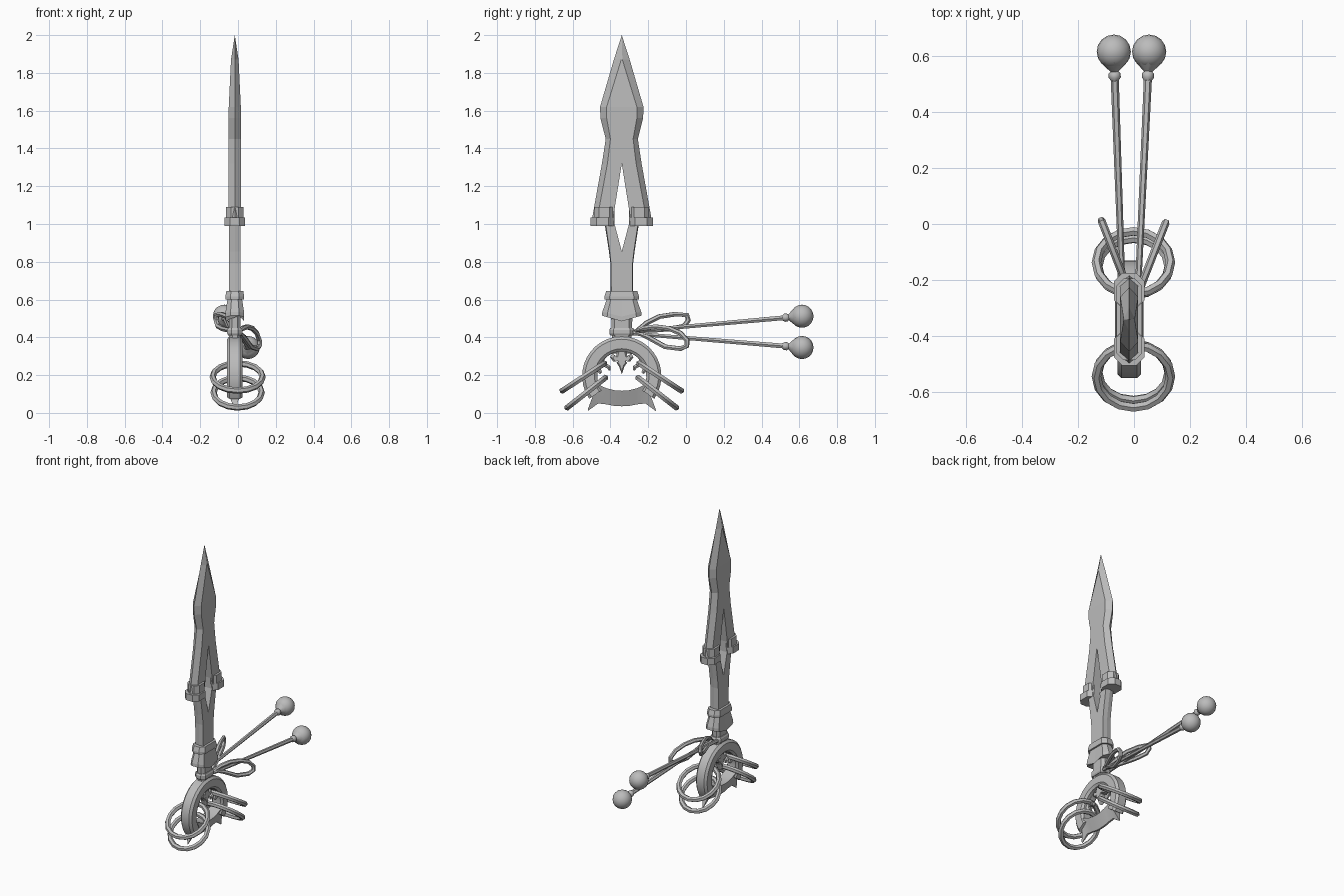
import bpy, bmesh, math
from mathutils import Vector

if "Cube" in bpy.data.objects:
    bpy.data.objects.remove(bpy.data.objects["Cube"])

CX, CY = -0.017, -0.34          # axis of the blade
metal = bpy.data.materials.new("grey_metal")
metal.diffuse_color = (0.5, 0.5, 0.5, 1)
metal.use_nodes = True
metal.node_tree.nodes["Principled BSDF"].inputs["Base Color"].default_value = metal.diffuse_color


def finish(obj, name, smooth=30):
    obj.name = name
    obj.data.materials.clear()
    obj.data.materials.append(metal)
    bpy.ops.object.select_all(action='DESELECT')
    bpy.context.view_layer.objects.active = obj
    obj.select_set(True)
    if smooth:
        bpy.ops.object.shade_smooth_by_angle(angle=math.radians(smooth))
    return obj


def loft(name, rings, skip=None, smooth=30):
    """Join equal rings of points with quads and cap both ends."""
    bm = bmesh.new()
    rows = [[bm.verts.new(p) for p in r] for r in rings]
    n = len(rows[0])
    for k, (a, b) in enumerate(zip(rows, rows[1:])):
        for i in range(n):
            if skip and skip(k, i):
                continue
            j = (i + 1) % n
            bm.faces.new((a[i], a[j], b[j], b[i]))
    bm.faces.new(rows[0])
    bm.faces.new(rows[-1])
    bmesh.ops.remove_doubles(bm, verts=bm.verts, dist=0.0002)
    bmesh.ops.recalc_face_normals(bm, faces=bm.faces)
    me = bpy.data.meshes.new(name)
    bm.to_mesh(me)
    bm.free()
    obj = bpy.data.objects.new(name, me)
    bpy.context.collection.objects.link(obj)
    return finish(obj, name, smooth)


def split_blade(name, rows):
    """Mirrored halves; rows hold height, edge, ridge, slot half widths, thickness."""
    for s, side in ((-1, "front"), (1, "back")):
        rings = []
        for z, o, r, i, t in rows:
            sec = ((o, 0), (r, t), (i, t), (i, -t), (r, -t))
            rings.append([(CX + x, CY + s * y, z) for y, x in sec])
        loft(f"{name}_{side}", rings, smooth=0,
             skip=lambda k, i: i == 2 and rows[k][3] == 0 and rows[k + 1][3] == 0)


def collar(name, cy, rows):
    """Chamfered block; rows hold height, half depth, half width, sag in the middle."""
    rings = []
    for z, hy, hx, sag in rows:
        c = hx * 0.55
        half = [(hx, 0), (hx, hy - c), (hx - c, hy), (c - hx, hy), (-hx, hy - c), (-hx, 0),
                (-hx, c - hy), (c - hx, -hy), (hx - c, -hy), (hx, c - hy)]
        rings.append([(CX + x, cy + y, z - sag * (1 - abs(y) / hy)) for x, y in half])
    loft(name, rings, smooth=0)


def tube(name, pts, radius, cyclic=False, sides=1, radii=None):
    cu = bpy.data.curves.new(name, 'CURVE')
    cu.dimensions = '3D'
    cu.bevel_depth = radius
    cu.bevel_resolution = sides
    cu.use_fill_caps = True
    sp = cu.splines.new('POLY')
    sp.points.add(len(pts) - 1)
    for k, (p, q) in enumerate(zip(sp.points, pts)):
        p.co = (*q, 1)
        p.radius = radii[k] if radii else 1
    sp.use_cyclic_u = cyclic
    obj = bpy.data.objects.new(name, cu)
    bpy.context.collection.objects.link(obj)
    bpy.ops.object.select_all(action='DESELECT')
    bpy.context.view_layer.objects.active = obj
    obj.select_set(True)
    bpy.ops.object.convert(target='MESH')
    finish(bpy.context.object, name, 40)


# Blade with a forked lower half, and the forked grip
split_blade("blade", [
    (2.0, 0, 0, 0, 0), (1.87, .042, .003, 0, .02), (1.62, .115, .08, 0, .032),
    (1.56, .113, .08, 0, .032), (1.45, .085, .06, 0, .032), (1.32, .105, .076, 0, .032),
    (1.03, .157, .13, .046, .032)])
split_blade("grip", [
    (1.03, .095, .09, .046, .03), (.855, .068, .064, 0, .03),
    (.79, .06, .057, 0, .03), (.6, .058, .055, 0, .03)])

# Clamps on both prongs
for s, side in ((-1, "front"), (1, "back")):
    collar("clamp_lower_" + side, CY + s * .102,
           [(.99, .063, .055, 0), (1.035, .063, .055, 0)])
    collar("clamp_upper_" + side, CY + s * .092,
           [(1.035, .053, .046, 0), (1.09, .053, .046, 0)])

# Collars and neck
collar("collar_cap", CY, [(.6, .092, .05, 0), (.615, .092, .05, 0), (.645, .082, .045, 0)])
collar("collar_skirt", CY, [(.515, .105, .05, .03), (.535, .103, .05, .025), (.605, .078, .038, 0)])
collar("neck", CY, [(.36, .05, .028, 0), (.52, .057, .032, 0)])
collar("neck_band", CY, [(.41, .06, .035, 0), (.42, .066, .04, 0),
                         (.44, .066, .04, 0), (.45, .06, .035, 0)])

# Horseshoe guard
GZ = .195
sec = [(.13, .03), (.145, .042), (.195, .042), (.21, .028),
       (.21, -.028), (.195, -.042), (.145, -.042), (.13, -.03)]
rings = []
for k in range(25):
    a = math.radians(-35 + 250 * k / 24)
    rings.append([(CX + x, CY + r * math.cos(a), GZ + r * math.sin(a)) for r, x in sec])
loft("guard_arch", rings)

# Crescent under the guard, thin along its lower edge
rows = [(.18, .018, .01, .1), (.155, .085, .028, .6), (.125, .15, .05, 1),
        (.08, .13, .045, 1), (.04, .12, .037, 1)]
rows = [(-y, t, b, w) for y, t, b, w in rows] + [(0, .117, .035, 1)] + rows[::-1]
loft("guard_crescent", [
    [(CX + .04 * w, CY + y, t), (CX + .006 * w, CY + y, b),
     (CX - .006 * w, CY + y, b), (CX - .04 * w, CY + y, t)] for y, t, b, w in rows])

# Pendant ornament and its scrolls inside the arch
prof = [(0, .205), (.014, .245), (.028, .265), (.02, .275), (.045, .272), (.062, .295),
        (.05, .315), (.03, .3), (.02, .34)]
prof = prof + [(-y, z) for y, z in prof[:0:-1]]
loft("pendant", [[(CX + x, CY + y * f, .275 + (z - .275) * f) for y, z in prof]
                 for x, f in ((-.022, .75), (-.01, 1), (.01, 1), (.022, .75))], smooth=0)
for s, side in ((-1, "front"), (1, "back")):
    pts = [(.02, .325), (.06, .325), (.095, .305), (.12, .27), (.125, .23), (.11, .21)]
    tube("scroll_" + side, [(CX, CY + s * y, z) for y, z in pts], .017,
         radii=[.7, .9, 1.1, 1.2, 1, .5])
    pts = [(.12, .25), (.09, .255), (.068, .242), (.065, .225)]
    tube("scroll_tip_" + side, [(CX, CY + s * y, z) for y, z in pts], .014,
         radii=[1, 1, .9, .4])

# Two tilted rings on each side of the guard
for s, side in ((-1, "front"), (1, "back")):
    for level, off, z, r, tilt in (("upper", .203, .19, .132, 33), ("lower", .188, .107, .127, 38)):
        bpy.ops.mesh.primitive_torus_add(
            major_segments=16, minor_segments=6, major_radius=r, minor_radius=.017,
            location=(-.002, CY + s * off, z), rotation=(math.radians(-s * tilt), 0, 0))
        finish(bpy.context.object, f"ring_{level}_{side}", 40)

# Bow loops
loops = {
    "left": (-1, [(-.275, .43), (-.21, .475), (-.14, .51), (-.06, .522), (.005, .518),
                  (.012, .49), (-.01, .46), (-.08, .445), (-.18, .437)]),
    "right": (1, [(-.275, .43), (-.22, .448), (-.16, .456), (-.09, .447), (-.03, .422),
                  (.005, .385), (.005, .355), (-.03, .34), (-.11, .35), (-.2, .4)])}
for side, (s, pts) in loops.items():
    tube("bow_loop_" + side, [(s * (.115 + .39 * (y - .01)), y, z) for y, z in pts],
         .014, cyclic=True)

# Cords with bead, bell and ball
for side, start, ball in (("left", (-.04, -.28, .432), (-.072, .614, .512)),
                          ("right", (.012, -.28, .42), (.054, .614, .346))):
    a, b = Vector(start), Vector(ball)
    d = (b - a).normalized()
    tube("cord_" + side, [a, b - d * .09], .0145, radii=[.75, 1])
    tube("bead_" + side, [b - d * t for t in (.105, .092, .078, .066)], .022,
         sides=2, radii=[.6, 1, .95, .45])
    tube("ball_cap_" + side, [b - d * t for t in (.076, .055, .035)], .048,
         sides=2, radii=[.2, .65, 1.04])
    bpy.ops.mesh.primitive_uv_sphere_add(segments=16, ring_count=10, radius=.061, location=b)
    finish(bpy.context.object, "ball_" + side, 60)
